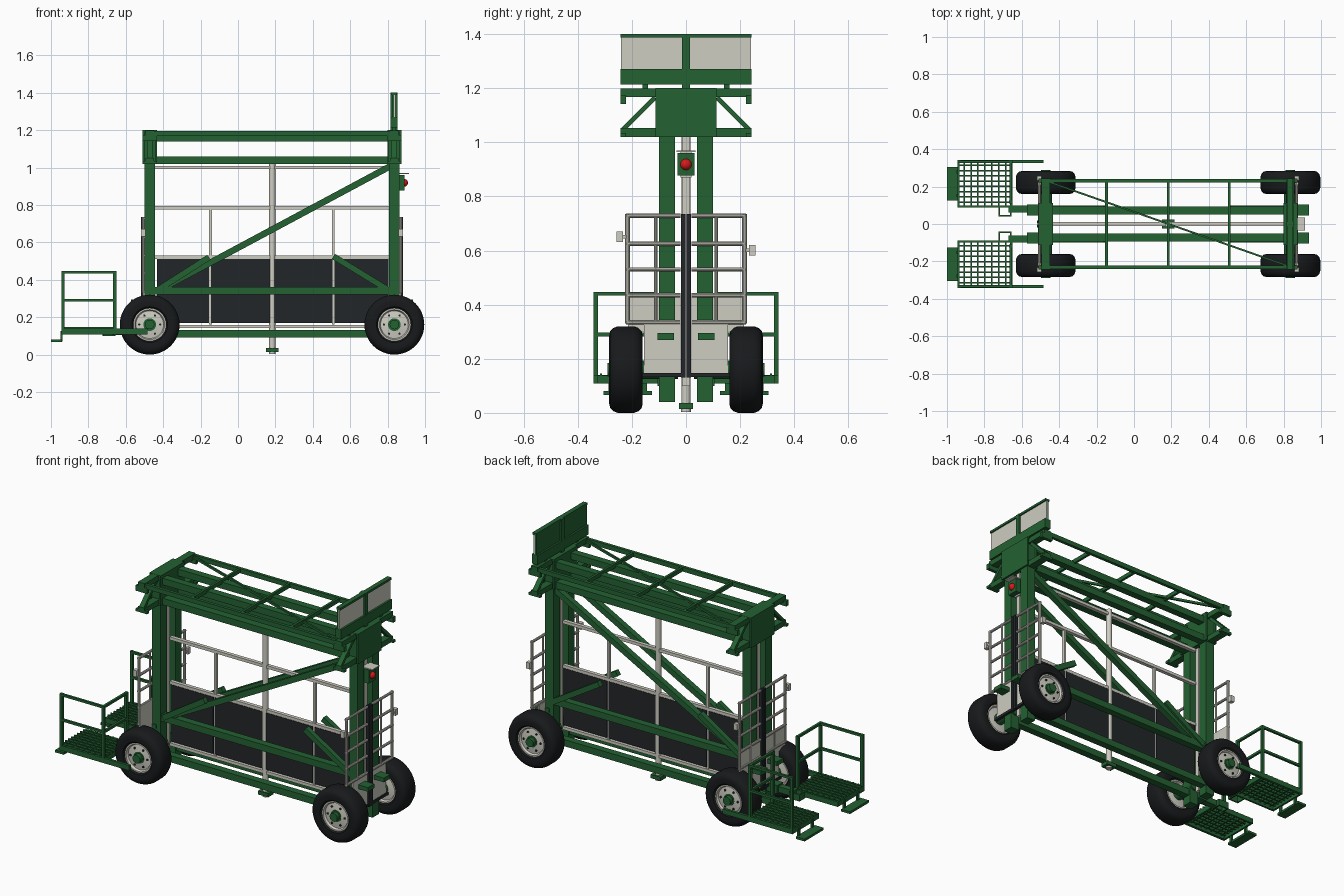
import bpy, bmesh, math
from mathutils import Vector, Matrix

if "Cube" in bpy.data.objects:
    bpy.data.objects.remove(bpy.data.objects["Cube"])


def material(name, rgb):
    m = bpy.data.materials.new(name)
    m.diffuse_color = (*rgb, 1)
    m.use_nodes = True
    m.node_tree.nodes["Principled BSDF"].inputs["Base Color"].default_value = m.diffuse_color
    return m


GREEN = material("green_paint", (0.017, 0.12, 0.032))
CREAM = material("cream_paint", (0.62, 0.61, 0.54))
DARK = material("dark_panel", (0.016, 0.019, 0.021))
TIRE = material("rubber", (0.009, 0.010, 0.011))
RED = material("red_lens", (0.7, 0.01, 0.01))


def finish(name, bm, mat, mirror=False):
    bmesh.ops.recalc_face_normals(bm, faces=bm.faces)
    me = bpy.data.meshes.new(name)
    bm.to_mesh(me)
    bm.free()
    me.materials.append(mat)
    ob = bpy.data.objects.new(name, me)
    bpy.context.collection.objects.link(ob)
    if mirror:
        mod = ob.modifiers.new("mirror", 'MIRROR')
        mod.use_axis = (False, True, False)
        mod.use_mirror_merge = False
    bpy.context.view_layer.objects.active = ob
    bpy.ops.object.select_all(action='DESELECT')
    ob.select_set(True)
    bpy.ops.object.shade_smooth_by_angle(angle=math.radians(35))
    return ob


def part(name, mat, boxes=(), bars=(), tubes=(), mirror=False):
    """boxes: x0,x1,y0,y1,z0,z1; bars: p,q,width,height; tubes: p,q,radius"""
    bm = bmesh.new()
    for x0, x1, y0, y1, z0, z1 in boxes:
        M = Matrix.Translation(((x0 + x1) / 2, (y0 + y1) / 2, (z0 + z1) / 2))
        M = M @ Matrix.Diagonal((abs(x1 - x0), abs(y1 - y0), abs(z1 - z0), 1))
        bmesh.ops.create_cube(bm, size=1, matrix=M)
    for p, q, w, h in bars:
        p, q = Vector(p), Vector(q)
        d = q - p
        M = Matrix.Translation((p + q) / 2) @ d.to_track_quat('X', 'Z').to_matrix().to_4x4()
        bmesh.ops.create_cube(bm, size=1, matrix=M @ Matrix.Diagonal((d.length, w, h, 1)))
    for p, q, r in tubes:
        p, q = Vector(p), Vector(q)
        d = q - p
        M = Matrix.Translation((p + q) / 2) @ d.to_track_quat('Z', 'Y').to_matrix().to_4x4()
        bmesh.ops.create_cone(bm, cap_ends=True, segments=24 if r > .012 else 10,
                              radius1=r, radius2=r, depth=d.length, matrix=M)
    return finish(name, bm, mat, mirror)


def lathe(name, mat, profile, centre, steps=48):
    """Spin a closed (radius, y) profile about the y axis."""
    bm = bmesh.new()
    vs = [bm.verts.new((r, y, 0)) for r, y in profile]
    es = [bm.edges.new((vs[i], vs[(i + 1) % len(vs)])) for i in range(len(vs))]
    bmesh.ops.spin(bm, geom=vs + es, cent=(0, 0, 0), axis=(0, 1, 0),
                   angle=math.tau, steps=steps, use_duplicate=False)
    bmesh.ops.remove_doubles(bm, verts=bm.verts, dist=1e-5)
    bmesh.ops.translate(bm, verts=bm.verts, vec=centre)
    return finish(name, bm, mat, True)


XL, XR = -0.472, 0.836

# Long frame beams, each side of the centre panel
part("frame_beams", GREEN, mirror=True, boxes=[
    (XL, XR, .05, .093, z0, z1) for z0, z1 in
    ((.09, .13), (.32, .36), (1.02, 1.06), (1.14, 1.18))])
part("side_braces", GREEN, mirror=True, bars=[
    ((-.44, .07, .335), (.82, .07, 1.01), .035, .034),
    ((-.43, .085, .345), (-.155, .085, .52), .03, .032),
    ((.82, .085, .335), (.51, .085, .525), .03, .032)])

# Roof: outer rails, cross bars and a thin diagonal
part("roof_rails", GREEN, mirror=True, boxes=[(XL, XR, .222, .24, 1.168, 1.195)])
part("roof_cross_bars", GREEN, boxes=[
    (x - .007, x + .007, -.23, .23, 1.17, 1.194) for x in (-.147, .183, .51)])
part("roof_diagonal", GREEN, bars=[((-.47, .23, 1.182), (.84, -.23, 1.182), .01, .014)])

# Centre partition
part("partition_panels", DARK, boxes=[
    (a + .006, b - .006, -.012, .012, .17, .51) for a, b in
    ((-.44, -.15), (-.15, .183), (.183, .51), (.51, .81))])
part("partition_rails", CREAM, boxes=[
    (-.445, .81, -.011, .011, z - .009, z + .009) for z in (.15, .52, .785, 1.0)])
part("partition_posts", CREAM,
     boxes=[(x - .007, x + .007, -.009, .009, .16, .785) for x in (-.147, .51)],
     tubes=[((.183, 0, .02), (.183, 0, 1.03), .017)])
part("support_foot", GREEN, boxes=[(.15, .217, -.025, .025, .014, .036)])
part("support_pad", CREAM, tubes=[((.183, 0, 0.004), (.183, 0, .016), .018)])

for end, cx, s in (("left", XL, -1), ("right", XR, 1)):
    X = lambda d: cx + s * d
    # Columns and head frame
    part(end + "_columns", GREEN, mirror=True, boxes=[
        (X(-.028), X(.028), .04, .1, .04, 1.19),
        (X(.0), X(.1), .045, .105, .27, .295)])
    part(end + "_head_plates", GREEN, boxes=[
        (X(.028), X(.038), -.112, .112, 1.02, 1.2),
        (X(-.038), X(-.028), -.112, .112, 1.02, 1.2),
        (X(-.038), X(.038), -.112, .112, 1.19, 1.2)])
    part(end + "_head_cross_beams", GREEN,
         boxes=[(X(-.022), X(.022), -.242, .242, z, z + .032) for z in (1.02, 1.167)])
    part(end + "_head_braces", GREEN, mirror=True,
         boxes=[(X(-.038), X(.038), .222, .242, 1.142, 1.175),
                (X(-.038), X(.038), .222, .242, 1.02, 1.035)],
         bars=[((X(0), .235, 1.045), (X(0), .115, 1.165), .03, .018)])
    # End gates
    g = X(.034)
    top = .33 if s > 0 else .44
    part(end + "_gate_plate", CREAM, mirror=True, boxes=[
        (X(.026), X(.036), .02, .155, .14, .33),
        (X(.026), X(.036), .02, .215, .325 if s > 0 else .3, top)])
    part(end + "_gate_rails", CREAM, mirror=True, tubes=[
        ((g, .02, z), (g, .222, z), .008) for z in (.335, .435, .53, .625, .728)]
        + [((g, .216, .33), (g, .216, .735), .009),
           ((g, .112, .33), (g, .112, .735), .006)])
    part(end + "_gate_edge", DARK, mirror=True, boxes=[
        (X(.026), X(.046), .002, .018, .13, .735),
        (X(.024), X(.042), .01, .17, .132, .148)])
    part(end + "_gate_latches", CREAM, boxes=[
        (g - .012, g + .012, -.256, -.232, .632, .67),
        (g - .012, g + .012, .232, .256, .582, .62),
        (g - .006, g + .006, -.235, -.21, .645, .657),
        (g - .006, g + .006, .21, .235, .595, .607)])
    part(end + "_centre_post", CREAM, boxes=[(cx - .012, cx + .012, -.014, .014, .1, 1.05)])

    # Wheels, mirrored to the other side
    c = (cx, .222, .16)
    half = [(.086, .046), (.096, .058), (.125, .062), (.142, .058), (.154, .046), (.16, .03)]
    lathe(end + "_tires", TIRE, half + [(r, -y) for r, y in reversed(half)], c)
    lathe(end + "_rims", CREAM, [(.088, .05), (.08, .05), (.074, .038), (.03, .044), (.03, -.044),
                                 (.074, -.038), (.08, -.05), (.088, -.05)], c, 32)
    part(end + "_axles", GREEN, mirror=True, tubes=[
        ((cx, .03, .16), (cx, .268, .16), .034), ((cx, .26, .16), (cx, .29, .16), .025)])
    part(end + "_wheel_bolts", DARK, mirror=True, tubes=[
        ((cx + .056 * math.cos(a), .255, .16 + .056 * math.sin(a)),
         (cx + .056 * math.cos(a), .268, .16 + .056 * math.sin(a)), .006)
        for a in [i * math.tau / 6 for i in range(6)]])

# Sign board on the right end
part("sign_frame", GREEN, boxes=[
    (.815, .853, -.242, .242, 1.213, 1.27), (.825, .835, -.24, .24, 1.265, 1.39),
    (.822, .85, -.242, .242, 1.387, 1.4), (.815, .852, -.014, .014, 1.2, 1.4),
    (.825, .845, -.16, -.14, 1.195, 1.22), (.825, .845, .14, .16, 1.195, 1.22)])
part("sign_panels", CREAM, mirror=True, boxes=[(.834, .842, .013, .24, 1.27, 1.388)])

# Warning lamp
part("lamp_housing", GREEN, boxes=[(.855, .89, -.032, .032, .878, .96)])
part("lamp_hood", CREAM, boxes=[(.85, .915, -.035, .035, .964, .97),
                                (.845, .857, -.02, .02, .87, .97)])
bm = bmesh.new()
bmesh.ops.create_uvsphere(bm, u_segments=24, v_segments=12, radius=.021,
                          matrix=Matrix.Translation((.888, 0, .918)))
finish("lamp_lens", bm, RED)

# Boarding platforms with grating, guard rail and step
x0, x1, ya, yb = -.945, -.65, .088, .342
part("platform_frames", GREEN, mirror=True, boxes=[
    (x0, -.483, yb - .016, yb, .108, .138), (x0, x1, ya, ya + .012, .108, .138),
    (x0, x0 + .012, ya, yb, .108, .138), (x1 - .012, x1, ya, yb, .108, .138)])
nx, ny = 8, 9
part("platform_gratings", GREEN, mirror=True, boxes=[
    (x0 + (x1 - x0) * i / nx - .004, x0 + (x1 - x0) * i / nx + .004, ya, yb, .122, .14)
    for i in range(1, nx)] + [
    (x0, x1, ya + (yb - ya) * j / ny - .004, ya + (yb - ya) * j / ny + .004, .124, .146)
    for j in range(1, ny)])
r = .0085
xa, xb, yo, yi = x0 + r, x1 - r, yb - r, ya + .03
part("platform_guard_rails", GREEN, mirror=True, boxes=[
    (x - r, x + r, y - r, y + r, .12, .447) for x, y in ((xa, yo), (xb, yo), (xb, yi))]
    + [(xa, xb, yo - .007, yo + .007, z - .007, z + .007) for z in (.29, .44)]
    + [(xb - .007, xb + .007, yi, yo, z - .007, z + .007) for z in (.29, .44)])
part("platform_steps", GREEN, mirror=True, boxes=[
    (-1.0, -.942, .125, .305, .066, .08)]
    + [(-.95, -.938, y, y + .016, .07, .125) for y in (.145, .27)])
part("platform_arms", GREEN, mirror=True, boxes=[
    (-.67, -.48, .062, .1, .105, .14), (-.57, -.48, .05, .105, .1, .15)])
part("platform_arm_brackets", GREEN, mirror=True, boxes=[
    (-.725, -.655, .04, .048, .1, .14), (-.725, -.717, .04, .095, .1, .14),
    (-.663, -.655, .04, .095, .1, .14)])
